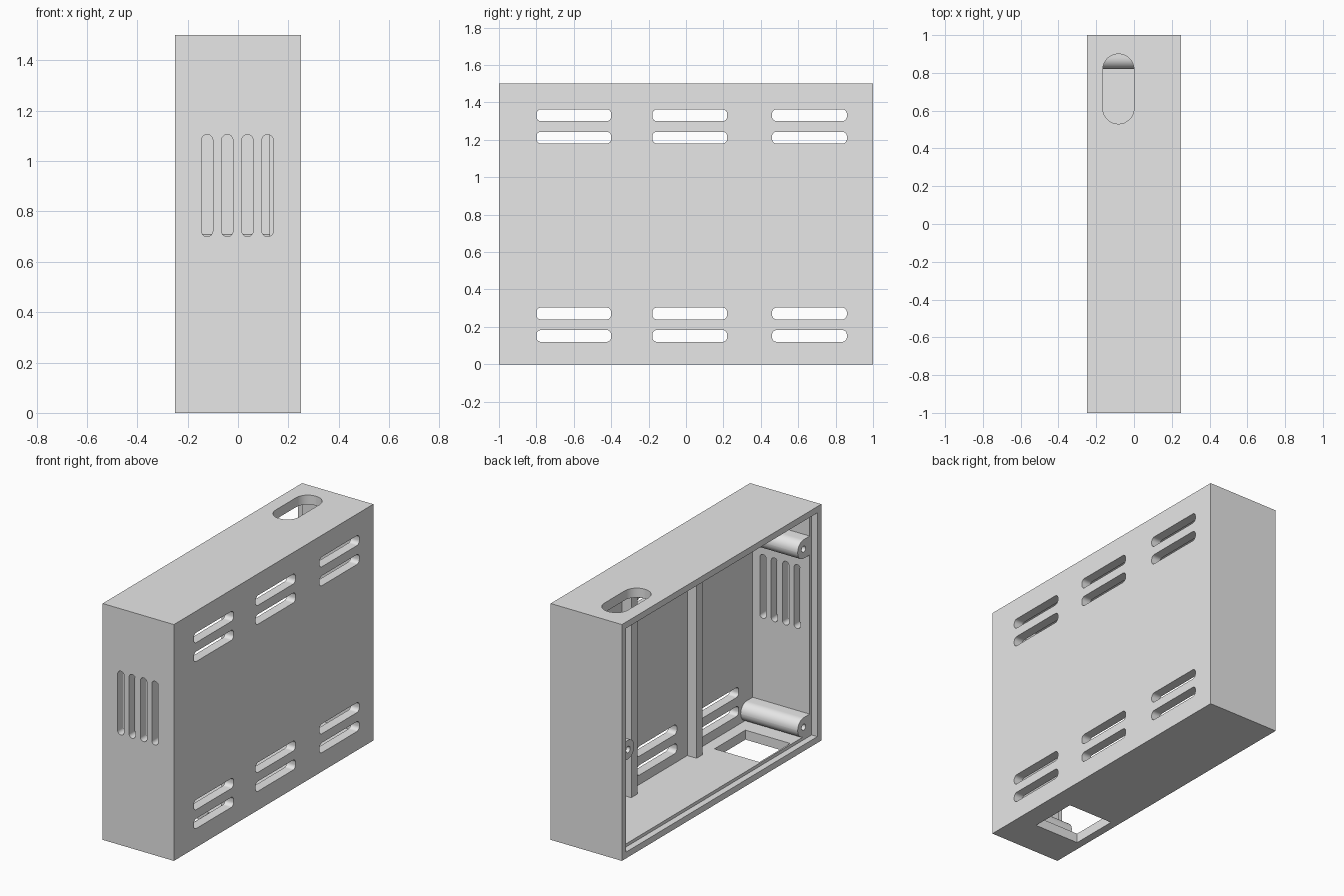
import bpy, bmesh
from mathutils import Vector

cube = bpy.data.objects.get("Cube")
if cube:
    bpy.data.objects.remove(cube, do_unlink=True)

grey = bpy.data.materials.new("plain_grey")
grey.use_nodes = True
grey.diffuse_color = (0.8, 0.8, 0.8, 1)
grey.node_tree.nodes["Principled BSDF"].inputs["Base Color"].default_value = (0.8, 0.8, 0.8, 1)


def add_box(bm, lo, hi, axis=None, radius=0, side=None):
    """Box from corner to corner; edges along axis may be rounded, only those facing y side if given."""
    lo, hi = Vector(lo), Vector(hi)
    mid, size = (lo + hi) / 2, hi - lo
    verts = bmesh.ops.create_cube(bm, size=1)["verts"]
    for v in verts:
        v.co = mid + v.co * size
    if radius:
        edges = []
        for e in {e for v in verts for e in v.link_edges}:
            a, b = e.verts
            along = abs((a.co - b.co)[axis]) > size[axis] * 0.9
            if along and (side is None or (a.co.y - mid.y) * side > 0):
                edges.append(e)
        bmesh.ops.bevel(bm, geom=edges, offset=radius * 0.995, segments=8,
                        profile=0.5, affect='EDGES')


def make_object(name, boxes):
    bm = bmesh.new()
    for box in boxes:
        add_box(bm, *box)
    bmesh.ops.recalc_face_normals(bm, faces=bm.faces)
    mesh = bpy.data.meshes.new(name)
    bm.to_mesh(mesh)
    bm.free()
    mesh.materials.append(grey)
    obj = bpy.data.objects.new(name, mesh)
    bpy.context.collection.objects.link(obj)
    return obj


def carve(obj, *cutters):
    for cutter in cutters:
        cutter.hide_render = True
        mod = obj.modifiers.new("cut", 'BOOLEAN')
        mod.operation = 'DIFFERENCE'
        mod.solver = 'EXACT'
        mod.object = cutter
    bpy.context.view_layer.update()
    graph = bpy.context.evaluated_depsgraph_get()
    mesh = bpy.data.meshes.new_from_object(obj.evaluated_get(graph))
    obj.modifiers.clear()
    obj.data = mesh
    for cutter in cutters:
        bpy.data.objects.remove(cutter, do_unlink=True)


def smooth(obj):
    bpy.ops.object.select_all(action='DESELECT')
    obj.select_set(True)
    bpy.context.view_layer.objects.active = obj
    bpy.ops.object.shade_smooth_by_angle(angle=0.6)


# Enclosure shell, open on the right, with a recessed lip for a cover
case = make_object("case_shell", [((-.25, -1, 0), (.25, 1, 1.5))])
cavity = make_object("cavity_cutter", [((-.4, -.94, .06), (.19, .94, 1.44))])
lip = make_object("lip_cutter", [((-.4, -.96, .04), (-.21, .96, 1.46))])

# Side vents, front vents, top cable slot and bottom opening
slots = []
for y in (-.8, -.18, .46):
    for z in (.12, .24, 1.18, 1.30):
        slots.append(((.15, y, z), (.3, y + .4, z + .063), 0, .025))
for i in range(4):
    x = -.145 + i * .08
    slots.append(((x, -1.1, .7), (x + .045, -.9, 1.105), 1, .0225))
slots.append(((-.165, .53, 1.4), (0, .9, 1.6), 2, .0825))
slots.append(((-.2, -.76, -.1), (.115, -.45, .1)))
carve(case, cavity, lip, make_object("slot_cutter", slots))
smooth(case)

# Stiffening ribs on the inside of the large wall
for name, y in (("front_rib", -.345), ("back_rib", .31)):
    make_object(name, [((.125, y, .055), (.2, y + .06, 1.445))])

# Screw bosses, rounded towards the inside and joined to the end walls
for name, side, z in (("lower_front_boss", -1, .12), ("upper_front_boss", -1, 1.25),
                      ("back_boss", 1, .65)):
    ys = sorted((side * .82, side * .95))
    boss = make_object(name, [((-.21, ys[0], z - .06), (.2, ys[1], z + .06), 0, .06, -side)])
    y = side * .88
    hole = make_object("hole_cutter", [((-.3, y - .02, z - .02), (.1, y + .02, z + .02), 0, .02)])
    carve(boss, hole)
    smooth(boss)
